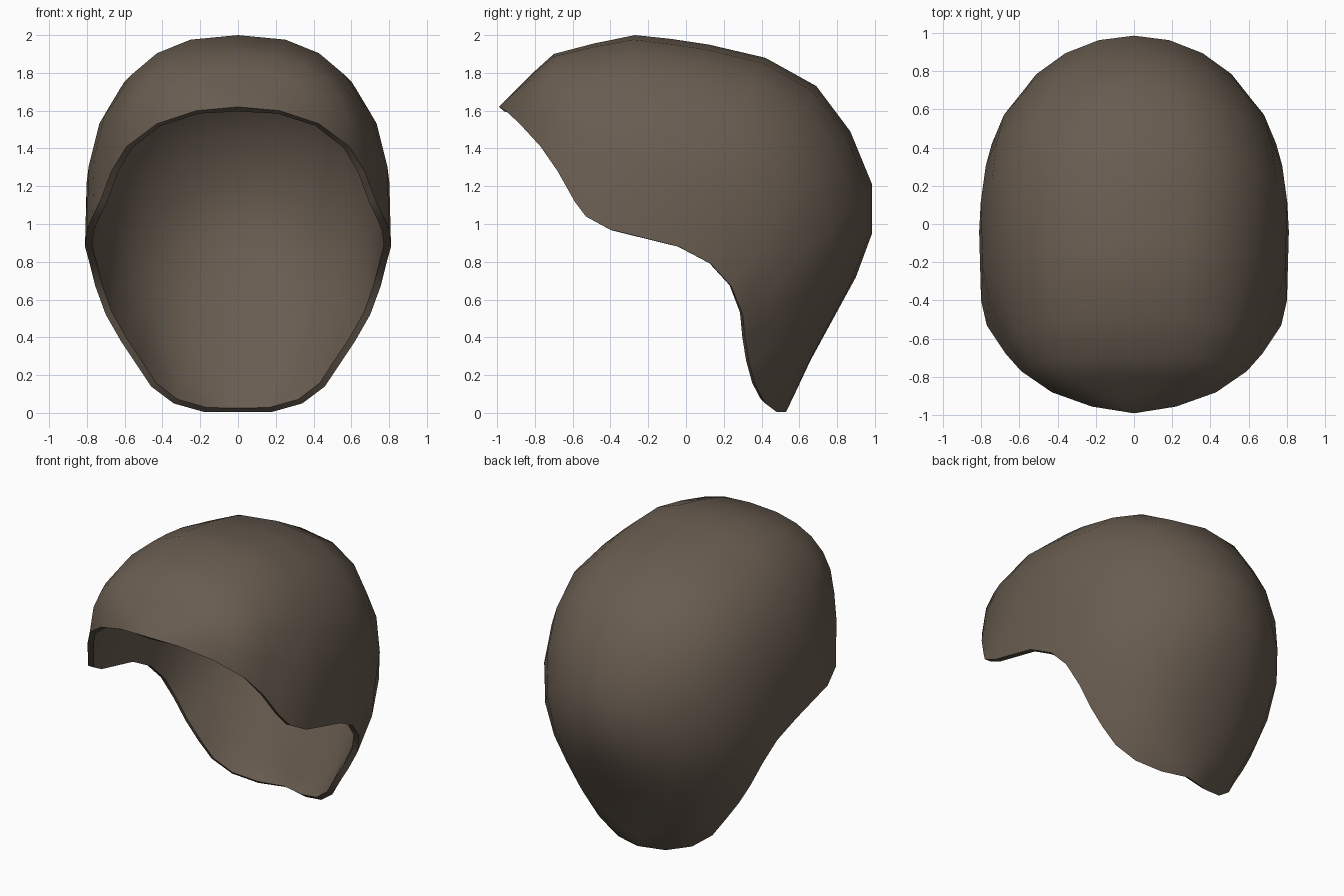
import bpy, bmesh
from math import sin, cos, pi

if "Cube" in bpy.data.objects:
    bpy.data.objects.remove(bpy.data.objects["Cube"])

# Each rib: rim point (x, y, z) and matching centre-line point (y, z), front to nape
RIBS = [
    (.22, -.955, 1.60, -.90, 1.71), (.43, -.88, 1.53, -.80, 1.81),
    (.59, -.77, 1.41, -.70, 1.90), (.67, -.68, 1.28, -.49, 1.955),
    (.73, -.59, 1.12, -.27, 2.00), (.77, -.53, 1.04, -.08, 1.98),
    (.80, -.40, .97, .12, 1.95), (.81, -.04, .88, .42, 1.88),
    (.785, .13, .79, .69, 1.73), (.755, .24, .67, .87, 1.49),
    (.70, .30, .52, .985, 1.21), (.62, .315, .38, .985, .95),
    (.54, .335, .26, .90, .72), (.46, .37, .14, .78, .50),
    (.34, .42, .05, .66, .28), (.18, .48, .005, .58, .11)]
FRONT_TIP, NAPE_TIP = (0, -.99, 1.62), (0, .53, .005)
N = 6  # segments per half rib

bm = bmesh.new()
rows = []
for i, (x, y, z, my, mz) in enumerate(RIBS):
    p = 2.5 if i < 8 else max(2.0, 2.5 - .17 * (i - 7))   # fuller on top, rounder behind
    bulge = .035 * sin(pi * i / (len(RIBS) - 1))
    row = []
    for j in range(-N, N + 1):
        t = abs(j) / N * pi / 2
        s = sin(t) ** (2 / p) * (1 + bulge * sin(2 * t))
        c = max(cos(t), 0) ** (2 / p)
        row.append(bm.verts.new((x * s * (1 if j > 0 else -1),
                                 y + (my - y) * c, z + (mz - z) * c)))
    rows.append(row)

# Skin between ribs, closed by fans at the front and nape tips
for a, b in zip(rows, rows[1:]):
    for j in range(2 * N):
        bm.faces.new((a[j], a[j + 1], b[j + 1], b[j]))
for tip, row, flip in ((FRONT_TIP, rows[0], 1), (NAPE_TIP, rows[-1], -1)):
    v = bm.verts.new(tip)
    for j in range(2 * N):
        bm.faces.new((v, row[j + 1], row[j])[::flip])
bmesh.ops.recalc_face_normals(bm, faces=bm.faces)
top = max(bm.faces, key=lambda f: f.calc_center_median().z)
if top.normal.z < 0:
    bmesh.ops.reverse_faces(bm, faces=bm.faces)

mesh = bpy.data.meshes.new("hair_cap")
bm.to_mesh(mesh)
bm.free()
cap = bpy.data.objects.new("hair_cap", mesh)
bpy.context.collection.objects.link(cap)

# Thin wall, grown inwards
wall = cap.modifiers.new("wall", 'SOLIDIFY')
wall.thickness, wall.offset = .038, -1
bpy.context.view_layer.objects.active = cap
cap.select_set(True)
bpy.ops.object.modifier_apply(modifier="wall")
bpy.ops.object.shade_smooth_by_angle(angle=.9)

brown = bpy.data.materials.new("dark_brown")
brown.diffuse_color = (.14, .108, .08, 1)
brown.use_nodes = True
brown.node_tree.nodes["Principled BSDF"].inputs["Base Color"].default_value = brown.diffuse_color
mesh.materials.append(brown)
